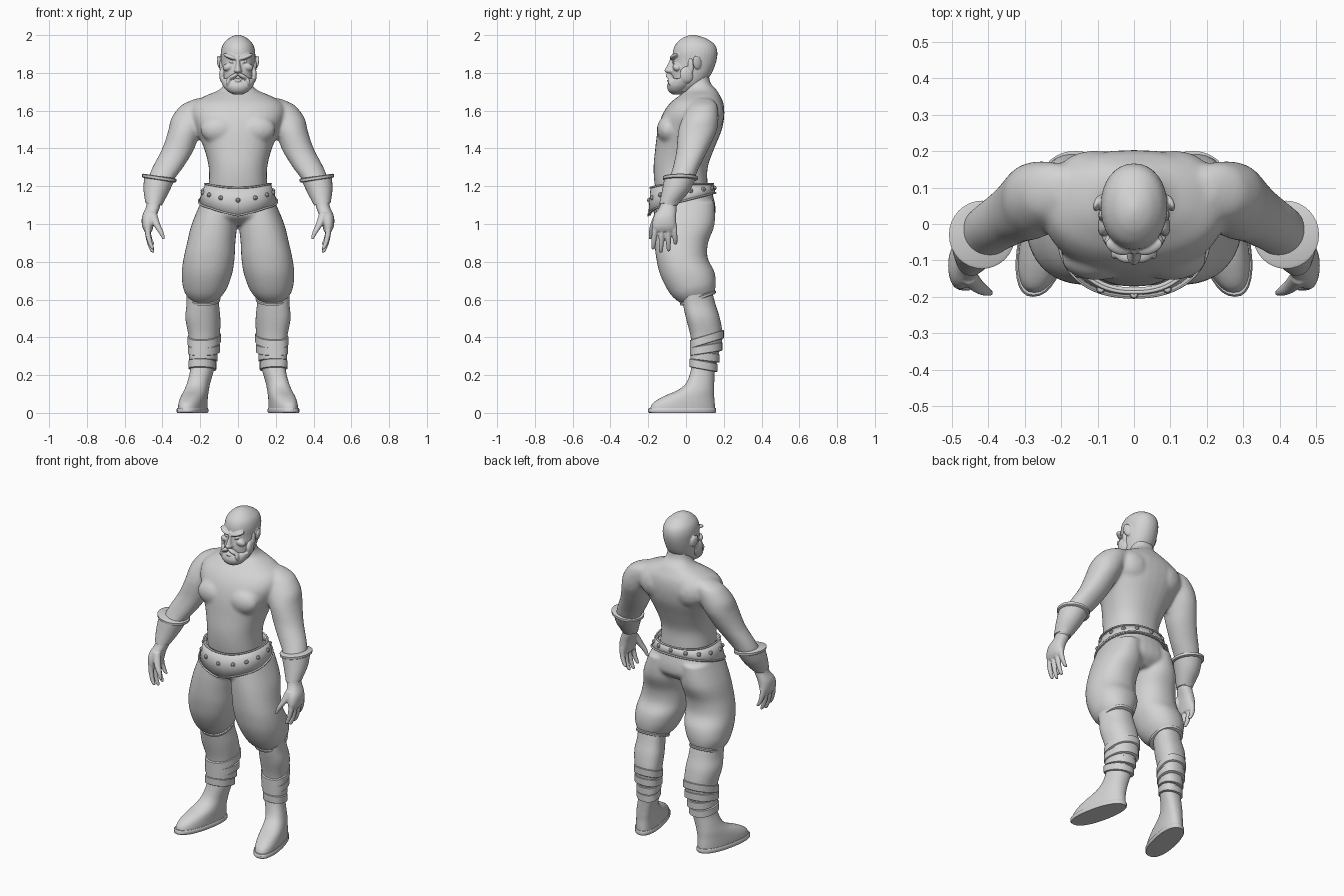
import bpy, bmesh, math
from mathutils import Matrix, Euler

cube = bpy.data.objects.get("Cube")
if cube:
    bpy.data.objects.remove(cube)

clay = bpy.data.materials.new("light_grey_clay")
clay.use_nodes = True
clay.diffuse_color = (.65, .65, .65, 1)
clay.node_tree.nodes["Principled BSDF"].inputs["Base Color"].default_value = clay.diffuse_color

SEGMENTS = 32


def spline(a, b, c, d, t):
    """Catmull-Rom blend of four values."""
    return b + t / 2 * (c - a + t * (2 * a - 5 * b + 4 * c - d + t * (3 * (b - c) + d - a)))


def smooth_rows(rows, steps):
    out = []
    for i in range(len(rows) - 1):
        quad = [rows[max(0, min(len(rows) - 1, i + k))] for k in (-1, 0, 1, 2)]
        for s in range(steps):
            out.append([spline(*v, s / steps) for v in zip(*quad)])
    return out + [list(rows[-1])]


def oval(angle, power):
    c, s = math.cos(angle), math.sin(angle)
    return (math.copysign(abs(c) ** (2 / power), c), math.copysign(abs(s) ** (2 / power), s))


def loft(bm, rows, steps=4, power=2.3, skew=0, lean=0):
    """Closed skin over level ovals: z, x min, x max, y min, y max, slope along y."""
    rows = [tuple(r) + (0,) * (6 - len(r)) for r in rows]
    loops = []
    for z, x0, x1, y0, y1, slope in smooth_rows(rows, steps):
        cx, cy, rx, ry = (x0 + x1) / 2, (y0 + y1) / 2, (x1 - x0) / 2, (y1 - y0) / 2
        loop = []
        for i in range(SEGMENTS):
            u, v = oval(math.tau * i / SEGMENTS, power)
            y = cy + v * ry
            loop.append(bm.verts.new((cx + u * rx - skew * (y - .07), y,
                                      z + slope * v * ry + lean * u * rx)))
        loops.append(loop)
    faces = [bm.faces.new(loops[0]), bm.faces.new(loops[-1])]
    for low, high in zip(loops, loops[1:]):
        for i in range(SEGMENTS):
            j = (i + 1) % SEGMENTS
            faces.append(bm.faces.new((low[i], low[j], high[j], high[i])))
    bmesh.ops.recalc_face_normals(bm, faces=faces)


def centred(bm, rows, **kw):
    """Loft symmetric about the middle: z, half width, y min, y max."""
    loft(bm, [(z, -w, w, y0, y1) for z, w, y0, y1 in rows], **kw)


def blob(bm, place, size, turn=(0, 0, 0), detail=20):
    m = Matrix.LocRotScale(place, Euler(turn), size)
    bmesh.ops.create_uvsphere(bm, u_segments=detail, v_segments=detail // 2, radius=1, matrix=m)


def finish(name, bm, mirror=True, voxel=0, relax=4):
    me = bpy.data.meshes.new(name)
    bm.to_mesh(me)
    bm.free()
    me.materials.append(clay)
    me.shade_smooth()
    me.set_sharp_from_angle(angle=math.radians(40))
    ob = bpy.data.objects.new(name, me)
    bpy.context.collection.objects.link(ob)
    if mirror:
        ob.modifiers.new("both_sides", "MIRROR").use_mirror_merge = False
    if voxel:
        mod = ob.modifiers.new("blend", "REMESH")
        mod.mode = "VOXEL"
        mod.voxel_size = voxel
        mod.use_smooth_shade = True
        mod = ob.modifiers.new("relax", "SMOOTH")
        mod.factor = .5
        mod.iterations = relax
    return ob


# Bare torso with neck and arms
bm = bmesh.new()
centred(bm, [(1.08, .16, -.14, .12), (1.2, .155, -.165, .115), (1.3, .155, -.172, .115),
             (1.4, .18, -.163, .15), (1.5, .222, -.15, .19), (1.58, .25, -.125, .203),
             (1.64, .235, -.085, .198), (1.68, .17, -.035, .18), (1.71, .1, 0, .162),
             (1.75, .07, 0, .128), (1.82, .065, 0, .12)])
blob(bm, (.1, -.095, 1.5), (.1, .06, .075))
blob(bm, (.11, .12, 1.58), (.11, .082, .1))
loft(bm, [(1.665, .15, .22, .06, .13), (1.645, .14, .27, .03, .155), (1.62, .14, .31, .01, .168),
          (1.56, .16, .353, -.02, .172), (1.5, .19, .368, -.04, .165), (1.44, .215, .386, -.047, .14),
          (1.38, .24, .41, -.052, .11), (1.3, .29, .453, -.07, .07), (1.24, .335, .475, -.09, .045),
          (1.16, .385, .49, -.125, 0), (1.09, .41, .485, -.137, -.05)], power=2.1)
finish("torso_and_arms", bm, voxel=.01, relax=8)

# Forearm cuffs with a raised rim
bm = bmesh.new()
loft(bm, [(1.105, .403, .49, -.142, -.042), (1.17, .37, .5, -.128, .015),
          (1.235, .34, .497, -.116, .05)], power=2, lean=.15)
finish("forearm_cuff", bm)
bm = bmesh.new()
loft(bm, [(1.232, .335, .5, -.115, .055), (1.236, .327, .507, -.122, .063),
          (1.25, .326, .508, -.123, .064), (1.254, .334, .5, -.115, .055)], steps=1, power=2, lean=.15)
finish("cuff_rim", bm)

# Hands: palm, thumb and four fingers
bm = bmesh.new()
loft(bm, [(1.13, .41, .48, -.13, -.05), (1.09, .413, .487, -.14, -.05), (1.04, .432, .508, -.17, -.052),
          (.99, .447, .508, -.18, -.052), (.96, .455, .495, -.175, -.06)])
loft(bm, [(1.06, .43, .48, -.165, -.12), (1, .412, .452, -.188, -.148), (.96, .395, .425, -.197, -.168),
          (.92, .385, .4, -.197, -.182)], power=2)
for y, spread, tip in ((-.162, -.012, .865), (-.128, -.005, .848), (-.095, .003, .855), (-.065, .01, .89)):
    rows = []
    for t, r, bend in ((0, .016, 0), (.35, .015, 0), (.7, .013, .01), (.95, .01, .024), (1, .004, .028)):
        cx, cy = .477 - bend, y + spread * t
        rows.append((1 + (tip - 1) * t, cx - r, cx + r, cy - r, cy + r))
    loft(bm, rows, power=2)
finish("hand", bm, voxel=.005, relax=3)

# Baggy trousers
bm = bmesh.new()
centred(bm, [(1.18, .175, -.165, .135), (1.1, .203, -.17, .155), (1.04, .212, -.165, .15),
             (.995, .16, -.1, .1)])
loft(bm, [(1.12, .02, .195, -.155, .15), (1, .006, .245, -.166, .152), (.9, .014, .27, -.166, .117),
          (.82, .018, .288, -.158, .115), (.74, .03, .298, -.135, .148, .1),
          (.66, .06, .29, -.08, .158, .3), (.61, .1, .262, -.025, .153, .35)], power=2.2)
finish("trousers", bm, voxel=.009, relax=6)
bm = bmesh.new()
loft(bm, [(.598, .1, .262, -.023, .152, .35), (.6, .094, .268, -.028, .157, .35),
          (.612, .092, .27, -.032, .159, .35), (.618, .1, .262, -.025, .15, .35)], steps=1)
finish("trouser_hem", bm)

# Calves running into soft boots
bm = bmesh.new()
loft(bm, [(.68, .1, .27, -.03, .13), (.58, .103, .27, -.017, .155), (.5, .1, .28, 0, .18),
          (.4, .107, .266, .025, .194), (.3, .122, .258, .032, .17), (.23, .132, .255, .026, .154),
          (.16, .15, .268, .002, .15), (.12, .155, .278, -.045, .15), (.085, .155, .285, -.125, .15),
          (.05, .155, .289, -.178, .153), (.01, .155, .29, -.193, .155)], skew=.2)
finish("calf_and_boot", bm, voxel=.008, relax=3)
bm = bmesh.new()
loft(bm, [(0, .154, .293, -.195, .157), (.005, .15, .296, -.2, .16), (.02, .15, .296, -.2, .16),
          (.026, .154, .292, -.195, .157)], steps=1, skew=.2)
finish("boot_sole", bm)

# Slanted cloth wraps round the shins
bm = bmesh.new()
for z, x0, x1, y0, y1, slope in ((.39, .102, .272, .02, .2, .3), (.338, .106, .27, .021, .192, .16),
                                 (.298, .116, .262, .023, .178, -.12), (.252, .122, .264, .018, .167, -.18)):
    rows = [(z + h, x0 + e, x1 - e, y0 + e, y1 - e, slope)
            for h, e in ((-.023, .006), (-.02, 0), (.02, 0), (.023, .006))]
    loft(bm, rows, steps=1, skew=.2)
finish("shin_wrap", bm)


# Wide belt, dipping to a point at the front
def belt_point(angle, t):
    u, v = oval(angle, 2.3)
    x = u * (.207 + t * (.174 - .207))
    y = -.022 + v * (.178 - t * .012)
    low = 1.12 + .045 * v
    if v < 0:
        low -= .03 * max(0, 1 - abs(x) / .15)
    high = 1.212 - .02 * max(0, -v) ** 3
    return x, y, low + t * (high - low)


COUNT = 64
bm = bmesh.new()
edges = [[bm.verts.new(belt_point(math.tau * i / COUNT, t)) for i in range(COUNT)] for t in (0, .5, 1)]
for low, high in zip(edges, edges[1:]):
    for i in range(COUNT):
        j = (i + 1) % COUNT
        bm.faces.new((low[i], low[j], high[j], high[i]))
belt = finish("belt", bm, mirror=False)
thick = belt.modifiers.new("thickness", "SOLIDIFY")
thick.thickness = .014
thick.offset = -1

for name, t in (("belt_lower_trim", 0), ("belt_upper_trim", 1)):
    curve = bpy.data.curves.new(name, "CURVE")
    curve.dimensions = "3D"
    curve.bevel_depth = .005
    line = curve.splines.new("POLY")
    line.points.add(COUNT - 1)
    for i, p in enumerate(line.points):
        p.co = (*belt_point(math.tau * i / COUNT, t), 1)
    line.use_cyclic_u = True
    curve.materials.append(clay)
    bpy.context.collection.objects.link(bpy.data.objects.new(name, curve))

bm = bmesh.new()
for i in range(14):
    blob(bm, belt_point(math.tau * (i + .5) / 14, .55), (.013, .013, .013), detail=8)
finish("belt_studs", bm, mirror=False)

# Bald head with nose, brows, eyes and ears
bm = bmesh.new()
centred(bm, [(1.7, .05, -.06, .03), (1.73, .07, -.072, .08), (1.76, .08, -.075, .11),
             (1.8, .086, -.076, .137), (1.86, .09, -.07, .16), (1.91, .091, -.07, .166),
             (1.95, .08, -.056, .152), (1.98, .053, -.025, .112), (1.995, .026, .005, .07),
             (2.001, .005, .03, .045)], power=2.1)
centred(bm, [(1.89, .012, -.08, -.04), (1.86, .01, -.09, -.04), (1.825, .016, -.108, -.04),
             (1.81, .021, -.114, -.04), (1.797, .013, -.1, -.04)], power=2)
blob(bm, (.042, -.062, 1.886), (.04, .022, .012), (0, -.35, .35))
blob(bm, (.055, -.05, 1.83), (.028, .02, .02), (0, .3, .4))
blob(bm, (.036, -.064, 1.858), (.015, .009, .006), (0, -.2, .3))
blob(bm, (.098, .058, 1.855), (.011, .024, .037), (.2, .15, .35))
finish("head", bm, voxel=.004, relax=3)

# Full beard along the jaw, with moustache and lip
bm = bmesh.new()
centred(bm, [(1.685, .02, -.068, -.03), (1.7, .052, -.09, 0), (1.725, .076, -.1, .03),
             (1.75, .088, -.094, .05), (1.77, .094, -.08, .06)], power=2.1)
blob(bm, (.078, .005, 1.79), (.02, .04, .045), (0, 0, .25))
blob(bm, (.088, .025, 1.835), (.01, .016, .045))
blob(bm, (.026, -.086, 1.781), (.032, .02, .012), (0, .5, .35))
blob(bm, (.05, -.077, 1.755), (.012, .02, .025), (0, -.2, .3))
blob(bm, (0, -.088, 1.758), (.02, .014, .007))
finish("beard", bm, voxel=.004, relax=2)
